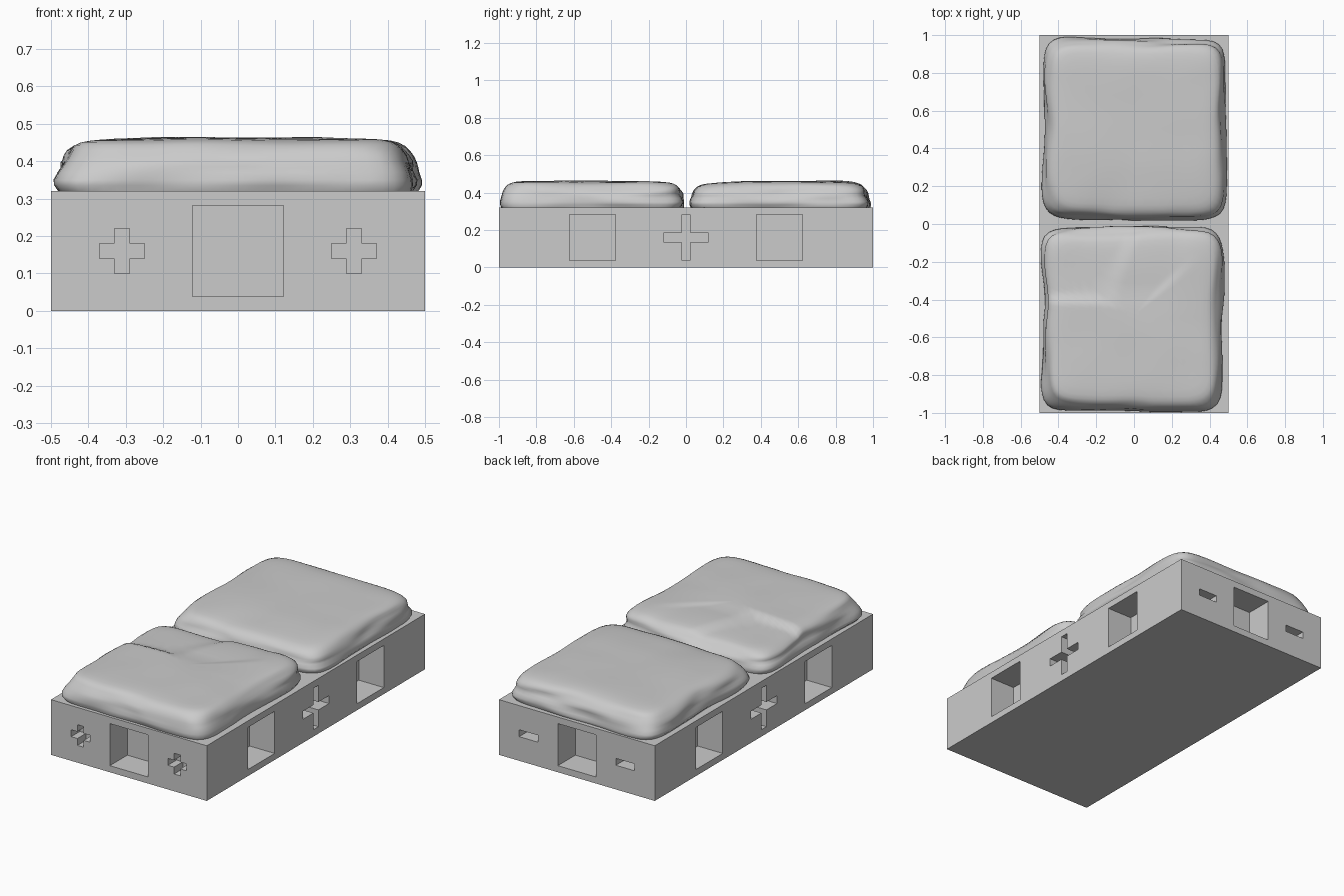
import bpy, bmesh, math
from mathutils import Vector, noise

if "Cube" in bpy.data.objects:
    bpy.data.objects.remove(bpy.data.objects["Cube"])

grey = bpy.data.materials.new("stone grey")
grey.diffuse_color = (0.6, 0.6, 0.6, 1)
grey.use_nodes = True
grey.node_tree.nodes["Principled BSDF"].inputs["Base Color"].default_value = grey.diffuse_color


def to_object(name, bm):
    bmesh.ops.recalc_face_normals(bm, faces=bm.faces)
    me = bpy.data.meshes.new(name)
    bm.to_mesh(me)
    bm.free()
    me.materials.append(grey)
    ob = bpy.data.objects.new(name, me)
    bpy.context.collection.objects.link(ob)
    return ob


def rect(u, hw, hz):
    return [(u - hw, .16 - hz), (u + hw, .16 - hz), (u + hw, .16 + hz), (u - hw, .16 + hz)]


def plus(u, r, t):
    q = [(r, -t), (r, t), (t, t), (t, r), (-t, r), (-t, t),
         (-r, t), (-r, -t), (-t, -t), (-t, -r), (t, -r), (t, -t)]
    return [(u + a, .16 + b) for a, b in q]


def add_pocket(bm, outline, axis, side, depth):
    """Prism that starts outside a wall and reaches in by depth."""
    half = .5 if axis == "x" else 1.0
    rings = []
    for d in (half + .03, half - depth):
        d *= side
        rings.append([bm.verts.new((d, u, z) if axis == "x" else (u, d, z)) for u, z in outline])
    a, b = rings
    bm.faces.new(a)
    bm.faces.new(b[::-1])
    for i in range(len(a)):
        j = (i + 1) % len(a)
        bm.faces.new((a[i], a[j], b[j], b[i]))


# Base block
bm = bmesh.new()
bmesh.ops.create_cube(bm, size=1)
for v in bm.verts:
    v.co = (v.co.x, v.co.y * 2, v.co.z * .32 + .16)
base = to_object("base_block", bm)

# Pockets in the four walls
bm = bmesh.new()
for s in (-1, 1):
    add_pocket(bm, rect(0, .122, .122), "y", s, .16)
    add_pocket(bm, plus(0, .12, .023), "x", s, .10)
    for u in (-.5, .5):
        add_pocket(bm, rect(u, .122, .122), "x", s, .16)
for u in (-.31, .31):
    add_pocket(bm, plus(u, .06, .02), "y", -1, .08)
    add_pocket(bm, rect(u, .06, .02), "y", 1, .08)
cutter = to_object("pocket_cutter", bm)
cutter.hide_render = True
mod = base.modifiers.new("pockets", "BOOLEAN")
mod.operation = "DIFFERENCE"
mod.solver = "EXACT"
mod.object = cutter
bpy.context.view_layer.objects.active = base
bpy.ops.object.modifier_apply(modifier="pockets")
bpy.data.objects.remove(cutter)


def smooth(a, b, x):
    t = max(0, min(1, (x - a) / (b - a)))
    return t * t * (3 - 2 * t)


# Rounded stone slabs: rings of a rounded square, wobbled by noise
PROFILE = [(.025, .29), (.012, .32), (.004, .335), (.004, .35), (.01, .37), (.014, .385),
           (.018, .40), (.024, .415), (.034, .43), (.047, .442), (.064, .450), (.085, .455),
           (.12, .458), (.16, .460), (.21, .461), (.26, .462), (.31, .462),
           (.36, .462), (.41, .462), (.455, .462)]
SEG = 128


def stone(name, cx, cy, hx, hy, seed, dip):
    bm = bmesh.new()
    rings = []
    for inset, z in PROFILE:
        ring = []
        for i in range(SEG):
            # even spread around a square, pulled onto a superellipse
            t = 2 * math.pi * i / SEG
            c, s = math.cos(t), math.sin(t)
            r = (abs(c) ** 9 + abs(s) ** 9) ** (-1 / 9)
            x, y = c * r * (hx - inset), s * r * (hy - inset)
            edge = 1 - smooth(.03, .2, inset)
            # broad wobble of the outline plus flat layered ridges
            w = .022 * noise.noise(Vector((x * 3, y * 3, seed)))
            w += .016 * noise.noise(Vector((x * 4, y * 4, z * 22 + seed)))
            w = min(w - .006, .006) * edge
            x, y = x + c * r * w, y + s * r * w
            zz = z
            if z > .35:
                k = smooth(.35, .45, z)
                zz += k * .006 * noise.noise(Vector((x * 4, y * 4, seed + 7)))
                zz += k * dip(cx + x, cy + y)
            ring.append(bm.verts.new((cx + x, cy + y, zz)))
        rings.append(ring)
    for a, b in zip(rings, rings[1:]):
        for i in range(SEG):
            j = (i + 1) % SEG
            bm.faces.new((a[i], a[j], b[j], b[i]))
    bm.faces.new(rings[-1])
    bm.faces.new(rings[0][::-1])
    ob = to_object(name, bm)
    for p in ob.data.polygons:
        p.use_smooth = True
    return ob


def front_dip(x, y):
    # two lower lobes along the rear edge of the front stone
    left = smooth(-.42, -.37, y) * (1 - smooth(-.20, -.12, x - .45 * (y + .4)))
    mid = smooth(-.43, -.37, y - .9 * max(0, x - .08)) * (1 - smooth(.22, .32, x))
    return -.016 * left - .008 * mid


def back_dip(x, y):
    # top slopes gently down towards the front edge
    return -.012 * (1 - smooth(.05, .4, y)) - .006 * smooth(.8, .98, y)


stone("front_stone", -.005, -.497, .488, .497, 3.1, front_dip)
stone("back_stone", 0, .507, .49, .487, 11.7, back_dip)
